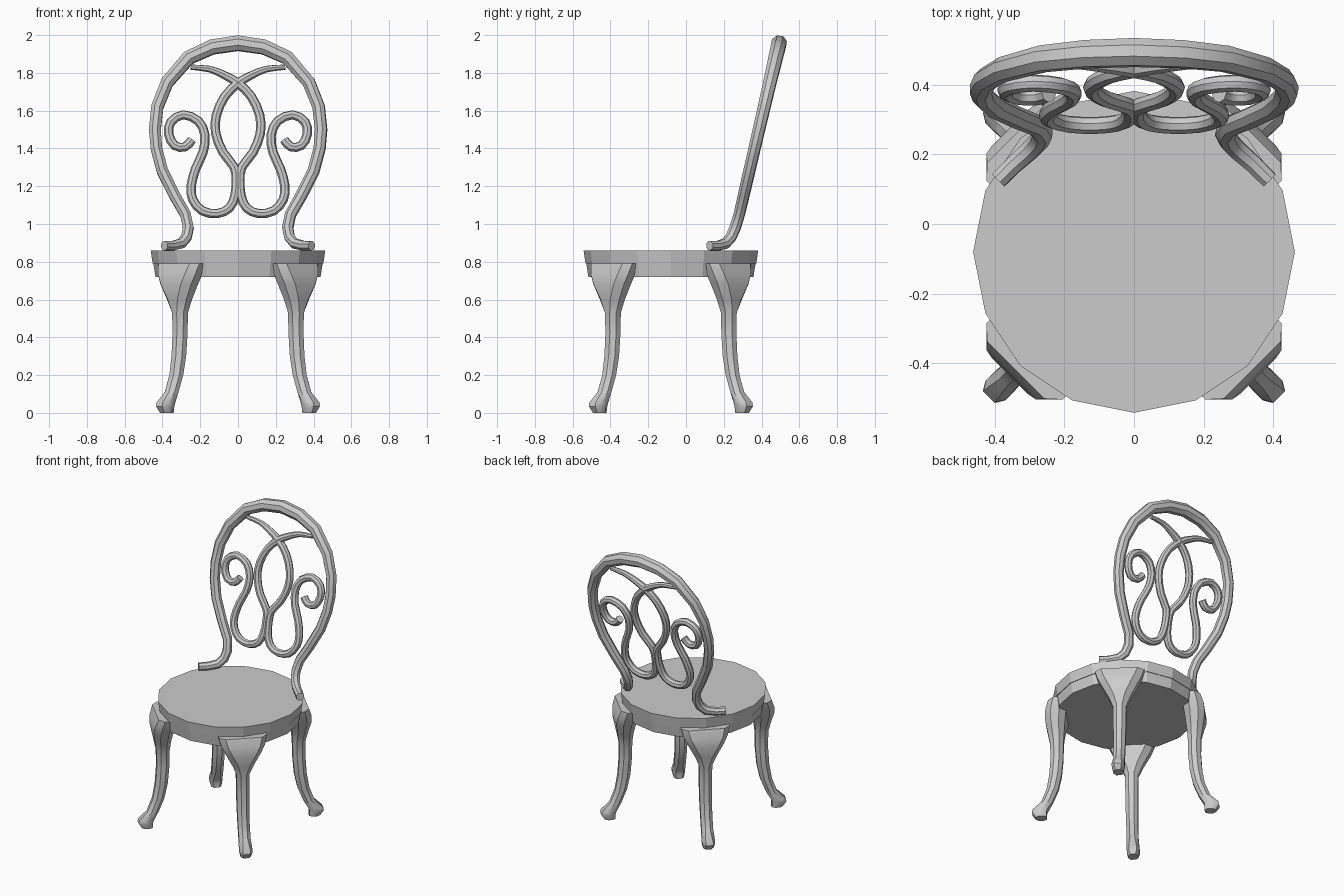
import bpy, bmesh, math
from mathutils import Vector

if "Cube" in bpy.data.objects:
    bpy.data.objects.remove(bpy.data.objects["Cube"])

grey = bpy.data.materials.new("grey_metal")
grey.diffuse_color = (0.6, 0.6, 0.6, 1)
grey.use_nodes = True
grey.node_tree.nodes["Principled BSDF"].inputs["Base Color"].default_value = grey.diffuse_color
CY = -0.08  # seat centre in y


def make(name, rings, smooth=True):
    """Skin a list of vertex rings and cap both ends."""
    bm = bmesh.new()
    vs = [[bm.verts.new(p) for p in r] for r in rings]
    n = len(vs[0])
    for a, b in zip(vs, vs[1:]):
        for i in range(n):
            j = (i + 1) % n
            bm.faces.new((a[i], a[j], b[j], b[i]))
    bm.faces.new(vs[0][::-1])
    bm.faces.new(vs[-1])
    bmesh.ops.recalc_face_normals(bm, faces=bm.faces[:])
    me = bpy.data.meshes.new(name)
    bm.to_mesh(me)
    bm.free()
    me.materials.append(grey)
    ob = bpy.data.objects.new(name, me)
    bpy.context.collection.objects.link(ob)
    if smooth:
        bpy.ops.object.select_all(action='DESELECT')
        ob.select_set(True)
        bpy.context.view_layer.objects.active = ob
        bpy.ops.object.shade_smooth_by_angle(angle=math.radians(40))
    return ob


def tube(name, pts, radii, sides=8):
    """Sweep a round section along a path, kept square to the back plane."""
    pts = [Vector(p) for p in pts]
    side = None
    rings = []
    for i, p in enumerate(pts):
        t = (pts[min(i + 1, len(pts) - 1)] - pts[max(i - 1, 0)]).normalized()
        ref = side if side else Vector((0, -0.974, 0.226))
        side = (ref - t * ref.dot(t)).normalized()
        up = t.cross(side)
        rings.append([p + radii[i] * (side * math.cos(a) + up * math.sin(a))
                      for a in (2 * math.pi * k / sides for k in range(sides))])
    return make(name, rings)


def back_y(z):
    return 0.275 + 0.232 * (z - 1.02)


def catmull(p, steps=2):
    out = []
    for i in range(len(p) - 1):
        a, b, c, d = (Vector(p[max(0, min(len(p) - 1, k))]) for k in range(i - 1, i + 3))
        for s in range(steps):
            t = s / steps
            out.append(0.5 * (2 * b + (c - a) * t + (2 * a - 5 * b + 4 * c - d) * t * t
                              + (3 * b - a - 3 * c + d) * t ** 3))
    return out + [Vector(p[-1])]


# Seat slab and apron: 16-sided discs
def disc(name, profile):
    make(name, [[(r * math.cos(k * math.pi / 8), CY + r * math.sin(k * math.pi / 8), z)
                 for k in range(16)] for r, z in profile], smooth=False)


disc("seat", [(0.452, 0.79), (0.462, 0.86)])
disc("seat_apron", [(0.437, 0.72), (0.448, 0.79)])

# Cabriole legs: height, radial centre, radial half, tangential half, squareness
LEG = [(0.79, 0.42, 0.06, 0.155, 0.75), (0.735, 0.433, 0.066, 0.14, 0.72),
       (0.68, 0.44, 0.064, 0.114, 0.65), (0.60, 0.438, 0.052, 0.072, 0.5),
       (0.53, 0.434, 0.042, 0.042, 0.41), (0.42, 0.434, 0.04, 0.04, 0.41),
       (0.30, 0.443, 0.039, 0.039, 0.41), (0.20, 0.462, 0.037, 0.037, 0.41),
       (0.11, 0.497, 0.036, 0.037, 0.41), (0.055, 0.54, 0.047, 0.04, 0.6),
       (0.035, 0.545, 0.045, 0.04, 0.6), (0.0, 0.533, 0.035, 0.032, 0.5)]
for name, deg in (("front_leg_right", -45), ("front_leg_left", -135),
                  ("back_leg_right", 45), ("back_leg_left", 135)):
    c, s = math.cos(math.radians(deg)), math.sin(math.radians(deg))
    rings = []
    for z, rc, hr, ht, k in LEG:
        sec = [(1, -k), (1, k), (.41, 1), (-.41, 1), (-1, k), (-1, -k), (-.41, -1), (.41, -1)]
        rings.append([((rc + hr * u) * c - ht * v * s, CY + (rc + hr * u) * s + ht * v * c, z)
                      for u, v in sec])
    make(name, rings)

# Back frame: hoop with feet curling onto the seat
half = [(0.39, 0.125, 0.885), (0.345, 0.17, 0.885), (0.30, 0.21, 0.897), (0.273, 0.238, 0.93),
        (0.263, 0.26, 0.98)]
half += [(x, back_y(z), z) for x, z in
         ((0.278, 1.05), (0.335, 1.15), (0.40, 1.28), (0.432, 1.40), (0.44, 1.50),
          (0.427, 1.62), (0.375, 1.75), (0.262, 1.88), (0.137, 1.937))]
rad = [0.026, 0.027, 0.029, 0.03, 0.031, 0.031, 0.032, 0.033, 0.033, 0.034,
       0.035, 0.037, 0.040, 0.042]
hoop = half + [(0, back_y(1.957), 1.957)] + [(-x, y, z) for x, y, z in half[::-1]]
tube("back_frame", hoop, rad + [0.043] + rad[::-1])

# Two mirrored scrolls filling the back
SCROLL = [(-0.25, 1.83), (-0.15, 1.82), (-0.07, 1.787), (0, 1.745), (0.07, 1.675),
          (0.115, 1.575), (0.118, 1.48), (0.08, 1.38), (0.02, 1.30), (0.01, 1.23),
          (0.016, 1.15), (0.045, 1.085), (0.11, 1.055), (0.19, 1.07), (0.24, 1.13),
          (0.248, 1.20), (0.225, 1.29), (0.185, 1.38), (0.175, 1.47), (0.21, 1.545),
          (0.29, 1.578), (0.355, 1.54), (0.367, 1.475), (0.335, 1.415), (0.28, 1.408),
          (0.245, 1.445)]
path = catmull(SCROLL)
for name, sx in (("scroll_right", 1), ("scroll_left", -1)):
    pts = [(sx * p.x, back_y(p.y), p.y) for p in path]
    tube(name, pts, [min(0.025, 0.014 + 0.002 * i) for i in range(len(pts))])
